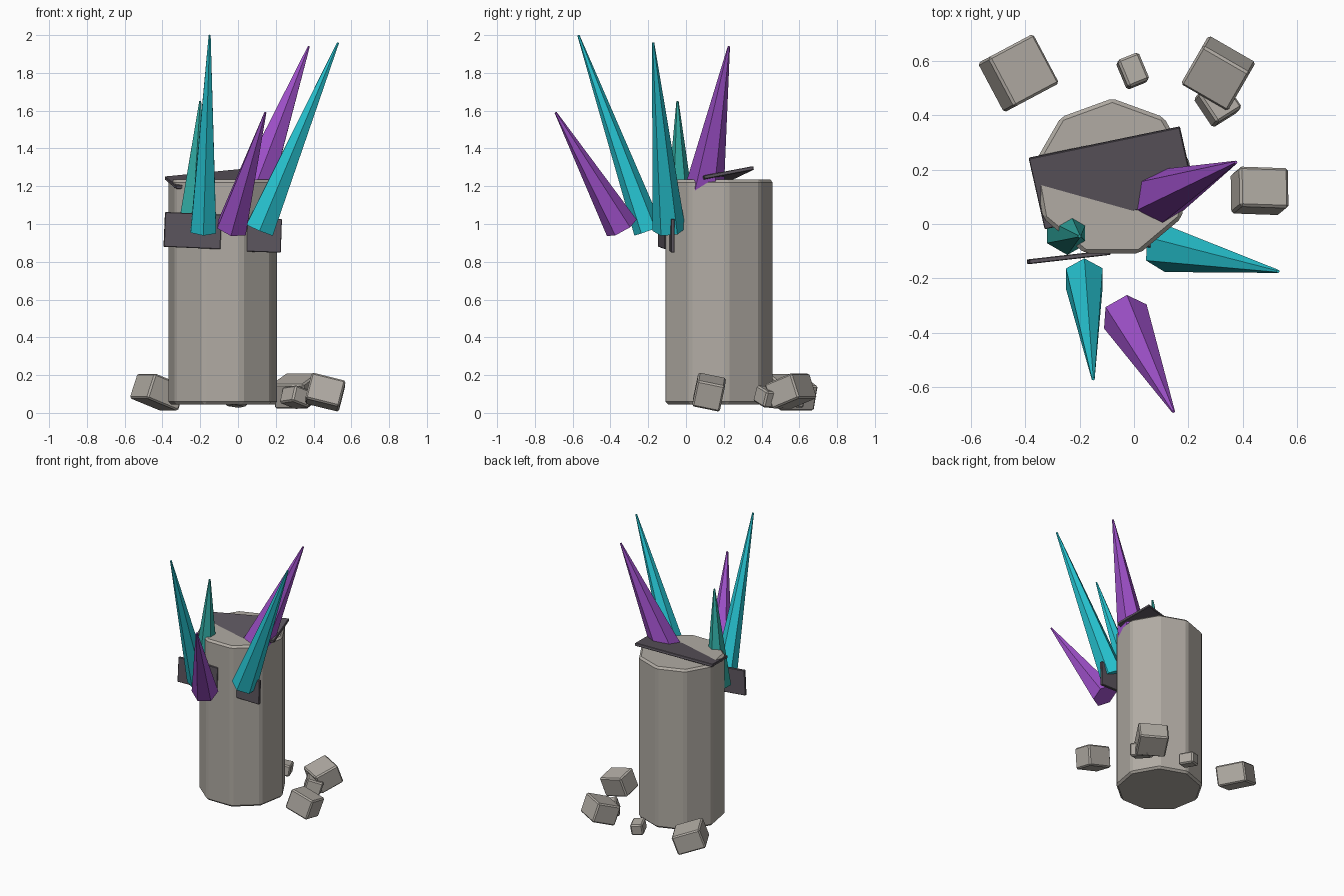
import bpy
from math import radians
from mathutils import Vector, Euler

if "Cube" in bpy.data.objects:
    bpy.data.objects.remove(bpy.data.objects["Cube"])


def material(name, rgb):
    m = bpy.data.materials.new(name)
    m.diffuse_color = (*rgb, 1)
    m.use_nodes = True
    m.node_tree.nodes["Principled BSDF"].inputs["Base Color"].default_value = m.diffuse_color
    return m


STONE = material("stone", (0.44, 0.41, 0.37))
SLATE = material("slate", (0.11, 0.095, 0.115))
CYAN = material("cyan_crystal", (0.02, 0.56, 0.65))
TEAL = material("teal_crystal", (0.03, 0.40, 0.36))
PURPLE = material("purple_crystal", (0.34, 0.08, 0.58))


def finish(name, mat, bevel=0):
    ob = bpy.context.object
    ob.name = name
    ob.data.materials.append(mat)
    if bevel:
        mod = ob.modifiers.new("bevel", 'BEVEL')
        mod.width = bevel
        mod.segments = 1
    return ob


def block(name, mat, loc, size, rot, bevel):
    bpy.ops.mesh.primitive_cube_add(size=1, location=loc)
    ob = finish(name, mat, bevel)
    for v in ob.data.vertices:
        v.co *= Vector(size)[:] and 1
        v.co = Vector(a * b for a, b in zip(v.co, size))
    ob.rotation_euler = Euler([radians(a) for a in rot])
    return ob


def crystal(name, mat, base, tip, radius):
    base, tip = Vector(base), Vector(tip)
    axis = tip - base
    bpy.ops.mesh.primitive_cone_add(vertices=6, radius1=radius, radius2=0.006,
                                    depth=axis.length, location=(base + tip) / 2)
    ob = finish(name, mat)
    ob.rotation_euler = Vector((0, 0, 1)).rotation_difference(axis).to_euler()
    return ob


# nine-sided stone pillar
bpy.ops.mesh.primitive_cylinder_add(vertices=9, radius=0.294, depth=1.19,
                                    location=(-0.08, 0.168, 0.64))
finish("pillar", STONE, 0.014)

# leaning crystals: base centre, tip, radius
crystal("crystal_front_left", CYAN, (-0.183, -0.20, 0.965), (-0.15, -0.57, 2.0), 0.078)
crystal("crystal_front", PURPLE, (-0.032, -0.34, 0.98), (0.145, -0.69, 1.59), 0.09)
crystal("crystal_right", CYAN, (0.115, -0.09, 0.97), (0.53, -0.174, 1.96), 0.087)
crystal("crystal_top", PURPLE, (0.095, 0.10, 1.2), (0.375, 0.227, 1.94), 0.102)
crystal("crystal_left", TEAL, (-0.245, -0.027, 0.96), (-0.2, -0.045, 1.65), 0.087)

# thin slate plates
block("top_plate", SLATE, (-0.08, 0.17, 1.245), (0.57, 0.272, 0.02), (10.5, -5.5, 11.7), 0.003)
block("left_plate", SLATE, (-0.24, -0.122, 0.965), (0.302, 0.018, 0.184), (0, 2.5, 6.5), 0.003)
block("right_plate", SLATE, (0.137, -0.073, 0.94), (0.185, 0.02, 0.178), (0, 2, 2), 0.003)

# fallen rubble: location, size, rotation in degrees
rubble = [
    ((-0.425, 0.555, 0.11), (0.20, 0.206, 0.14), (0, 20, 28)),
    ((-0.005, 0.563, 0.075), (0.085, 0.11, 0.08), (-5, 8, 22)),
    ((0.31, 0.555, 0.115), (0.20, 0.175, 0.14), (20, 0, -30)),
    ((0.308, 0.445, 0.083), (0.115, 0.13, 0.09), (-5, 18, 32)),
    ((0.462, 0.122, 0.11), (0.185, 0.15, 0.145), (-12, 14, -2)),
]
for i, (loc, size, rot) in enumerate(rubble):
    block(f"rubble_{i + 1}", STONE, loc, size, rot, 0.009)
